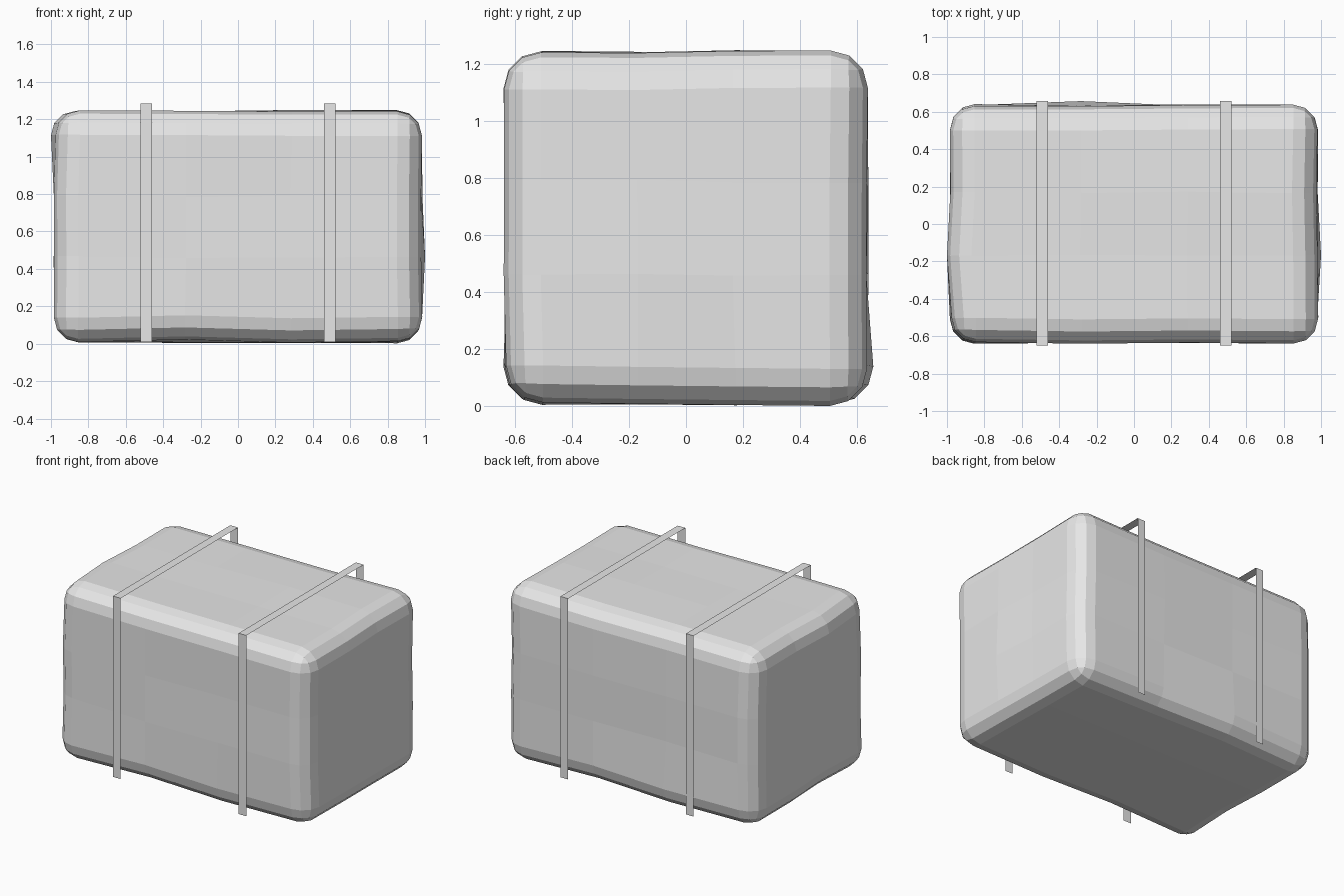
import bpy
import bmesh
import random
from mathutils import Vector

random.seed(4)

cube = bpy.data.objects.get("Cube")
if cube:
    bpy.data.objects.remove(cube, do_unlink=True)


def make_material(name, value):
    mat = bpy.data.materials.new(name)
    mat.use_nodes = True
    color = (value, value, value, 1)
    mat.diffuse_color = color
    mat.node_tree.nodes["Principled BSDF"].inputs["Base Color"].default_value = color
    return mat


def add_object(name, bm, mat):
    mesh = bpy.data.meshes.new(name)
    bm.to_mesh(mesh)
    bm.free()
    mesh.materials.append(mat)
    obj = bpy.data.objects.new(name, mesh)
    bpy.context.collection.objects.link(obj)
    return obj


light_grey = make_material("light_grey", 0.8)

# Bale: rounded box, cut into thirds and gently pushed out of true
HALF = Vector((0.98, 0.635, 0.617))
MIDDLE = Vector((0, 0, 0.627))
ROUND = 0.13
CORE = HALF - Vector((ROUND, ROUND, ROUND))

bm = bmesh.new()
bmesh.ops.create_cube(bm, size=2)
bmesh.ops.scale(bm, vec=HALF, verts=bm.verts)
bmesh.ops.bevel(bm, geom=bm.edges[:], offset=ROUND, segments=3,
                profile=0.5, affect='EDGES')
for axis in range(3):
    for side in (-1, 1):
        point, normal = Vector(), Vector()
        point[axis] = side * CORE[axis] / 3
        normal[axis] = 1
        bmesh.ops.bisect_plane(bm, geom=bm.verts[:] + bm.edges[:] + bm.faces[:],
                               plane_co=point, plane_no=normal)

# Stray bulges and dents, keyed by lattice position in thirds of the core
shifts = {
    (-1, 3, -3): (0, 0.022, 0),
    (-3, -1, 3): (-0.02, 0, 0),
    (3, -1, -1): (0.02, 0, 0),
    (-3, 1, 1): (0.012, 0, 0),
    (3, 3, -3): (0, 0, -0.008),
    (-1, -3, -3): (0, 0, 0.012),
    (1, -3, -3): (0, 0, -0.004),
}
for v in bm.verts:
    key = tuple(round(max(-3, min(3, v.co[i] / CORE[i] * 3))) for i in range(3))
    if key not in shifts:
        shifts[key] = [random.uniform(-0.006, 0.006) for i in range(3)]
    v.co += Vector(shifts[key]) + MIDDLE
add_object("bale", bm, light_grey)

# Straps: thin open bands over front, top and back
profile = [(-0.65, 0.01), (-0.65, 1.285), (0.657, 1.285), (0.657, 0.01)]
for name, x in (("right_strap", -0.49), ("left_strap", 0.49)):
    bm = bmesh.new()
    rows = [[bm.verts.new((x + dx, y, z)) for dx in (-0.03, 0.03)]
            for y, z in profile]
    for a, b in zip(rows, rows[1:]):
        bm.faces.new((a[0], a[1], b[1], b[0]))
    add_object(name, bm, light_grey)
